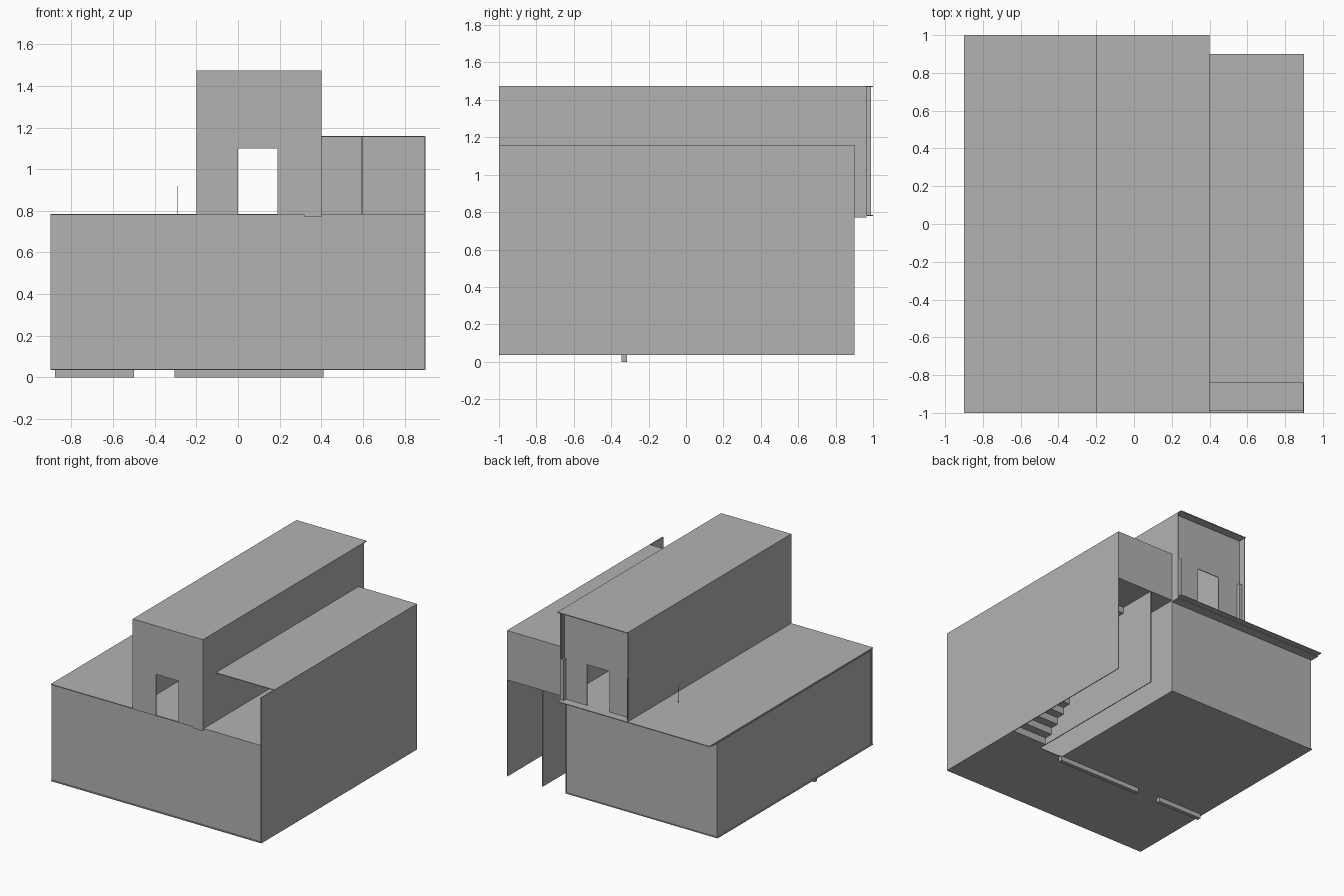
import bpy
import bmesh

cube = bpy.data.objects.get("Cube")
if cube:
    bpy.data.objects.remove(cube, do_unlink=True)

grey = bpy.data.materials.new("plain grey")
grey.use_nodes = True
GREY = (0.45, 0.45, 0.45, 1)
grey.diffuse_color = GREY
grey.node_tree.nodes["Principled BSDF"].inputs["Base Color"].default_value = GREY


def boxes(name, *ranges):
    """One object made of boxes, each given as x, y and z ranges."""
    bm = bmesh.new()
    for (x0, x1), (y0, y1), (z0, z1) in ranges:
        for v in bmesh.ops.create_cube(bm, size=1)["verts"]:
            v.co.x = x1 if v.co.x > 0 else x0
            v.co.y = y1 if v.co.y > 0 else y0
            v.co.z = z1 if v.co.z > 0 else z0
    mesh = bpy.data.meshes.new(name)
    bm.to_mesh(mesh)
    bm.free()
    mesh.materials.append(grey)
    obj = bpy.data.objects.new(name, mesh)
    bpy.context.collection.objects.link(obj)
    return obj


T = 0.006                              # sheet thickness
LEFT, RIGHT = -0.9, 0.9
FRONT, BACK = -1.0, 0.9
GROUND, DECK, ROOF, TOP = 0.035, 0.785, 1.16, 1.475
TOWER = (-0.2, 0.4)
DOOR = (0.0, 0.19)
DOOR_TOP = 1.1
WELL = -0.33                           # front edge of the stairwell
LANDING = 0.6                          # where the stairs arrive

# Ground floor with an open stairwell at the back
boxes("ground_floor",
      ((LEFT, TOWER[1]), (FRONT, BACK), (GROUND, GROUND + T)),
      ((TOWER[1], RIGHT), (FRONT, WELL), (GROUND, GROUND + T)))
boxes("ground_sill",
      ((-0.88, -0.5), (-0.345, -0.315), (0, GROUND)),
      ((-0.305, 0.41), (-0.345, -0.315), (0, GROUND)))

# Lower storey walls
lower = (GROUND, DECK - T)
boxes("front_wall", ((LEFT, RIGHT), (-0.99, -0.98), (GROUND, DECK)))
boxes("west_wall", ((-0.892, -0.885), (-0.98, BACK - T), lower))
boxes("back_wall", ((-0.885, TOWER[1]), (BACK - 2 * T, BACK - T), lower))
boxes("stairwell_wall", ((TOWER[1] - T, TOWER[1]), (-0.98, BACK), lower))
boxes("stair_partition", ((0.6 - T, 0.6), (WELL, BACK), (GROUND, ROOF - T)))
boxes("east_wall", ((RIGHT - T, RIGHT), (FRONT, BACK), (GROUND, ROOF)))

# Terrace deck: a slab with a wider thin sheet on top
boxes("terrace_slab", ((LEFT, TOWER[1]), (-0.99, 0.965), (0.77, 0.775)))
boxes("terrace_sheet", ((LEFT, TOWER[1]), (FRONT, 1.0), (DECK - T, DECK)))

# Upper floor around the stairwell
boxes("upper_floor",
      ((TOWER[1], RIGHT), (-0.98, WELL), (DECK - T, DECK)),
      ((TOWER[1], 0.6), (WELL, BACK), (DECK - T, DECK)),
      ((0.6, RIGHT), (LANDING, BACK), (DECK - T, DECK)))

# Straight flight of open steps
STEPS = 14
run, rise = (LANDING - WELL) / STEPS, (DECK - GROUND) / STEPS
flight = []
for i in range(STEPS):
    y, z = WELL + i * run, GROUND + (i + 1) * rise
    flight.append(((0.6, RIGHT - T), (y, y + run), (z - rise, z)))
boxes("stairs", *flight)

# Side wing roof and back wall
boxes("wing_roof", ((TOWER[1], RIGHT), (-0.84, BACK), (ROOF - T, ROOF)))
boxes("wing_back_wall", ((TOWER[1], RIGHT), (BACK - T, BACK), (DECK - T, ROOF)))


# Long tower with a doorway at each end
def door_wall(name, y):
    depth = (y, y + T)
    boxes(name,
          ((TOWER[0], DOOR[0]), depth, (DECK, TOP - T)),
          ((DOOR[1], TOWER[1]), depth, (DECK, TOP - T)),
          (DOOR, depth, (DOOR_TOP, TOP - T)))


door_wall("tower_front_wall", FRONT)
door_wall("tower_back_wall", 0.93)
boxes("tower_west_wall", ((TOWER[0], TOWER[0] + T), (FRONT, 0.99), (DECK, TOP - T)))
boxes("tower_east_wall", ((TOWER[1] - T, TOWER[1]), (FRONT, 0.965), (0.77, TOP - T)))
boxes("tower_roof", (TOWER, (FRONT, 1.0), (TOP - T, TOP)))
boxes("corner_drop", ((0.32, TOWER[1]), (FRONT, -0.99), (0.77, DECK)))

# Stepped corner pilasters on the back of the tower
boxes("back_pilasters",
      ((TOWER[0], -0.17), (0.93, 0.965), (DECK, DOOR_TOP)),
      ((0.37, TOWER[1]), (0.93, 0.965), (DECK, DOOR_TOP)),
      ((0.385, TOWER[1]), (0.93, 0.95), (DOOR_TOP, TOP - T)))

# Two thin poles on the terrace
boxes("terrace_poles", *[((x, x + 0.002), (0.53, 0.532), (DECK, 0.92))
                         for x in (-0.306, -0.292)])
